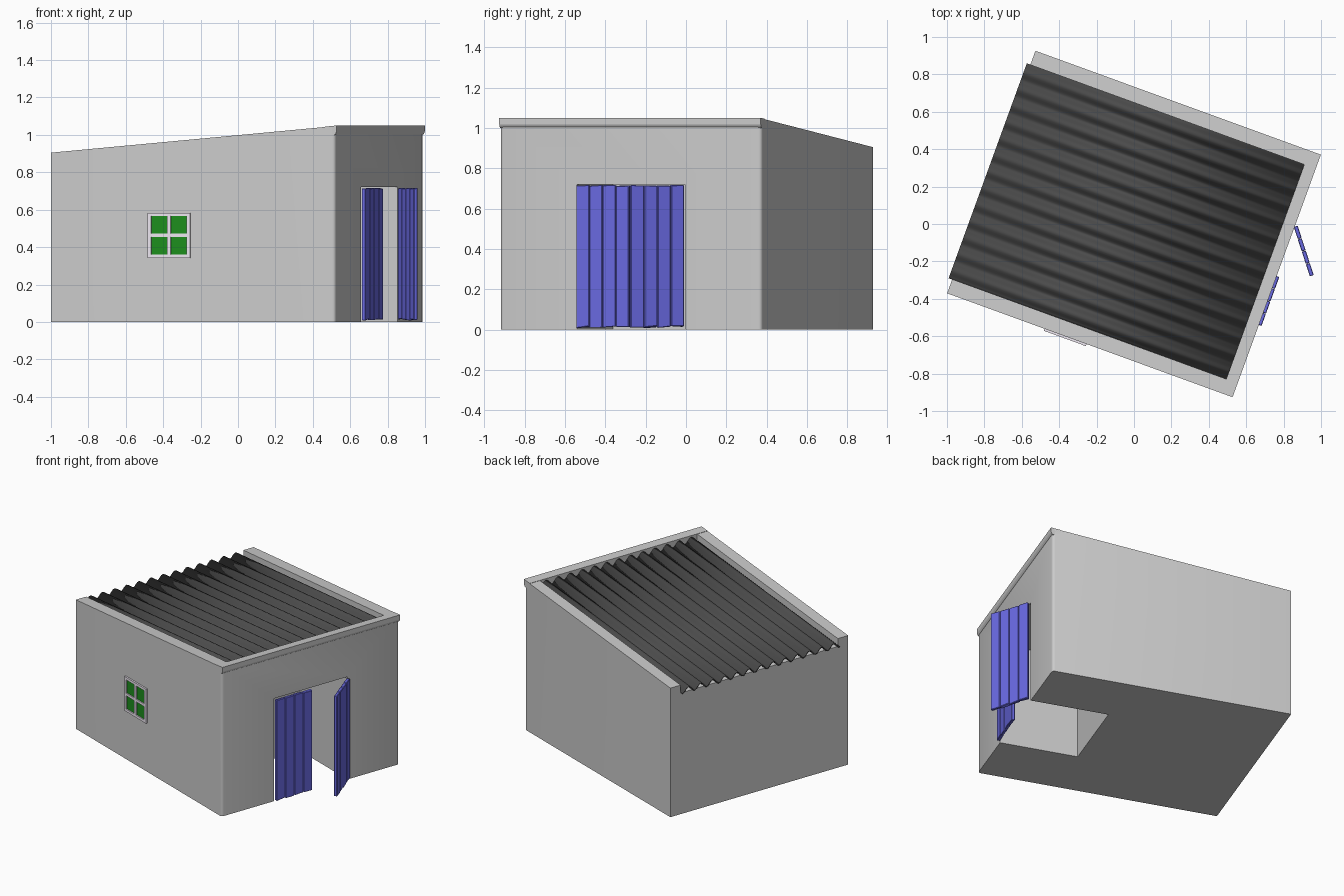
import bpy, bmesh, math, random
from mathutils import Matrix, Vector

if "Cube" in bpy.data.objects:
    bpy.data.objects.remove(bpy.data.objects["Cube"])

random.seed(4)
TURN = math.radians(-20)          # the whole shed is turned about z
HU, HV = 0.812, 0.690             # half length and half width
WALL = 0.803                      # door wall plane
RU, RV = 0.747, 0.61              # inner faces of the parapets


def top(u):
    return 0.9775 + 0.0893 * u    # sloping parapet line


def material(name, rgb):
    m = bpy.data.materials.new(name)
    m.diffuse_color = (*rgb, 1)
    m.use_nodes = True
    m.node_tree.nodes["Principled BSDF"].inputs["Base Color"].default_value = m.diffuse_color
    return m


BLUE = material("blue_paint", (0.14, 0.14, 0.75))
GREEN = material("green_glass", (0.012, 0.27, 0.012))
WHITE = material("pale_frame", (0.85, 0.80, 0.88))
DARK = material("dark_roofing", (0.07, 0.07, 0.07))


def finish(name, bm, mat=None, smooth=False):
    bmesh.ops.recalc_face_normals(bm, faces=bm.faces)
    me = bpy.data.meshes.new(name)
    bm.to_mesh(me)
    bm.free()
    ob = bpy.data.objects.new(name, me)
    bpy.context.collection.objects.link(ob)
    ob.rotation_euler.z = TURN
    if mat:
        me.materials.append(mat)
    bpy.ops.object.select_all(action='DESELECT')
    bpy.context.view_layer.objects.active = ob
    ob.select_set(True)
    if smooth:
        bpy.ops.object.shade_smooth_by_angle(angle=math.radians(40))
    return ob


def box(bm, lo, hi, matrix=Matrix()):
    lo, hi = Vector(lo), Vector(hi)
    m = matrix @ Matrix.Translation((lo + hi) / 2) @ Matrix.Diagonal((*(hi - lo), 1))
    return bmesh.ops.create_cube(bm, size=1, matrix=m)["verts"]


def prism(profile, v0, v1):
    """Extrude a (u, z) profile across the width."""
    bm = bmesh.new()
    face = bm.faces.new([bm.verts.new((u, v0, z)) for u, z in profile])
    ext = bmesh.ops.extrude_face_region(bm, geom=[face])["geom"]
    moved = [g for g in ext if isinstance(g, bmesh.types.BMVert)]
    bmesh.ops.translate(bm, verts=moved, vec=(0, v1 - v0, 0))
    return bm


def cut(target, cutter):
    cutter.hide_render = True
    bpy.context.view_layer.objects.active = target
    mod = target.modifiers.new("cut", 'BOOLEAN')
    mod.object, mod.solver = cutter, 'EXACT'
    bpy.ops.object.modifier_apply(modifier=mod.name)
    bpy.data.objects.remove(cutter)


# Walls: sloped block with rounded corners on the door side
bm = prism([(-HU, 0), (WALL, 0), (WALL, top(WALL) - 0.002), (-HU, top(-HU))], -HV, HV)
corners = [e for e in bm.edges if all(abs(v.co.x - WALL) < 1e-4 for v in e.verts)
           and abs(e.verts[0].co.z - e.verts[1].co.z) > 0.5]
bmesh.ops.bevel(bm, geom=corners, offset=0.018, segments=3, profile=0.5, affect='EDGES')
walls = finish("walls", bm)

# Roof recess between the parapets, and the entrance recess
cut(walls, finish("roof_cutter", prism(
    [(-1, top(-1) - 0.055), (RU, top(RU) - 0.055), (RU, 1.3), (-1, 1.3)], -RV, RV)))
bm = bmesh.new()
box(bm, (WALL - 0.525, -0.283, -0.1), (1, 0.287, 0.72))
cut(walls, finish("door_cutter", bm))
bpy.ops.object.select_all(action='DESELECT')
walls.select_set(True)
bpy.ops.object.shade_smooth_by_angle(angle=math.radians(40))

# Cornice over the door wall
finish("cornice", prism([(RU, 1.0), (WALL - 0.004, 1.0), (WALL + 0.003, 1.006), (HU, 1.018),
                         (HU, top(HU)), (RU, top(RU))], -HV, HV))

# Corrugated roof sheet
WAVES, STEPS = 13, 10
bm = bmesh.new()
rows = []
for i in range(WAVES * STEPS + 1):
    v = -RV + 2 * RV * i / (WAVES * STEPS)
    dz = -0.032 - 0.018 * math.cos(2 * math.pi * i / STEPS)
    rows.append([bm.verts.new((u, v, top(u) + dz)) for u in (-0.832, RU)])
for a, b in zip(rows, rows[1:]):
    bm.faces.new((a[0], a[1], b[1], b[0]))
roof = finish("corrugated_roof", bm, DARK, smooth=True)
mod = roof.modifiers.new("thickness", 'SOLIDIFY')
mod.thickness, mod.offset = 0.008, 0

# Window frame with cross bars, and glass
U0, U1, Z0, Z1, BAR = -0.258, -0.019, 0.342, 0.583, 0.018
UM, ZM = (U0 + U1) / 2, (Z0 + Z1) / 2
bm = bmesh.new()
for u in (U0, UM - BAR / 2, U1 - BAR):
    box(bm, (u, -HV - 0.012, Z0), (u + BAR, -HV + 0.01, Z1))
for z in (Z0, ZM - BAR / 2, Z1 - BAR):
    box(bm, (U0, -HV - 0.0115, z), (U1, -HV + 0.01, z + BAR))
finish("window_frame", bm, WHITE)
bm = bmesh.new()
box(bm, (U0 + 0.005, -HV - 0.004, Z0 + 0.005), (U1 - 0.005, -HV + 0.01, Z1 - 0.005))
finish("window_glass", bm, GREEN)


# Plank door leaves, hinged at the sides of the opening
def door_leaf(name, hinge_v, side, swing):
    bm = bmesh.new()
    m = Matrix.Translation((0.816, hinge_v, 0)) @ Matrix.Rotation(swing, 4, 'Z')
    for k in range(4):
        a, b = sorted((side * (k * 0.07 + 0.001), side * (k * 0.07 + 0.069)))
        verts = box(bm, (-0.011, a, 0.012), (0.011, b, 0.715), m)
        for vert in verts:            # uneven saw cuts
            vert.co.z += random.uniform(-0.006, 0.006) if vert.co.z < 0.3 else random.uniform(-0.003, 0.003)
    ob = finish(name, bm, BLUE)
    mod = ob.modifiers.new("soft_edges", 'BEVEL')
    mod.width, mod.segments = 0.003, 1


door_leaf("closed_door_leaf", -0.28, 1, 0)
door_leaf("open_door_leaf", 0.285, -1, math.radians(38))
